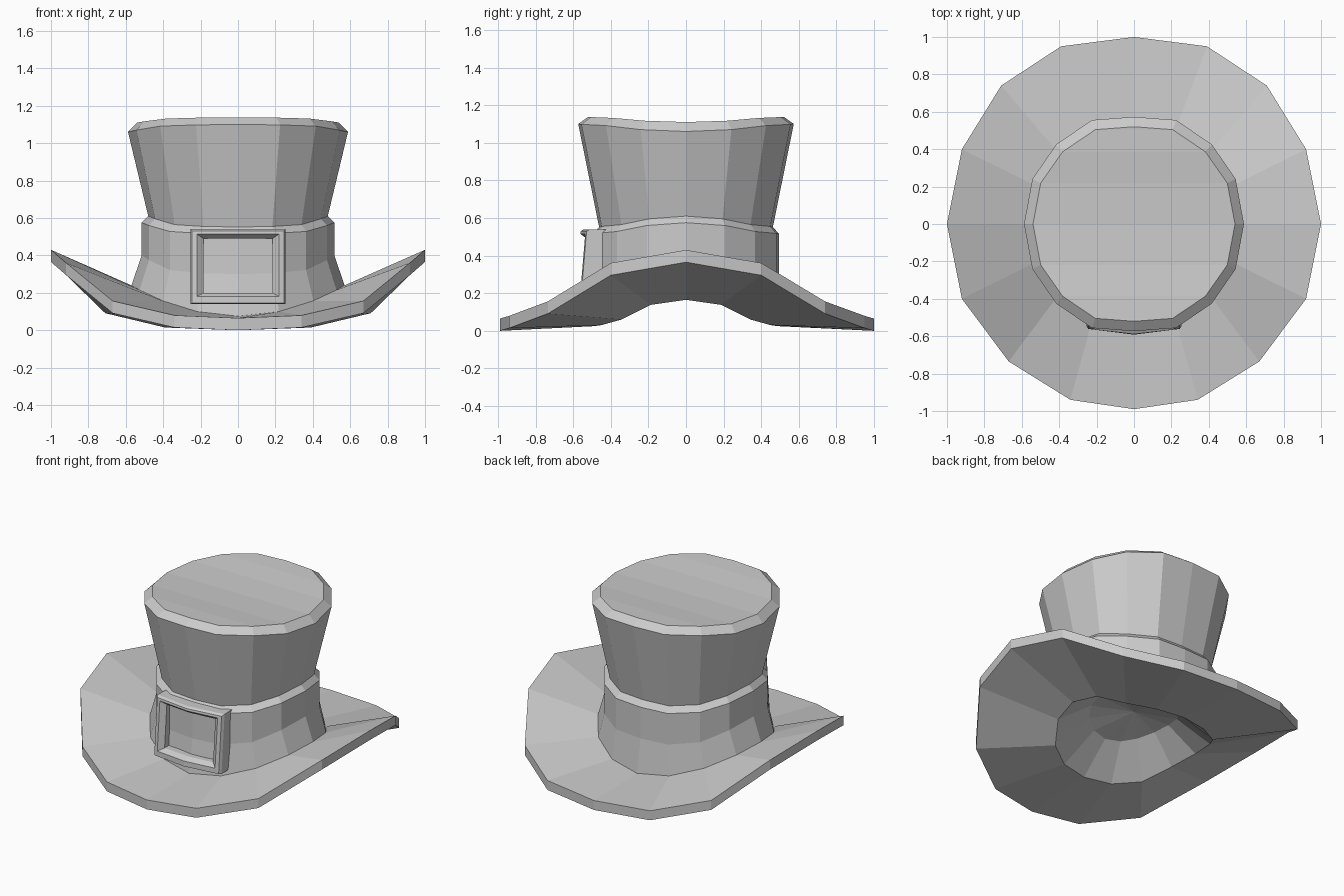
import bpy, bmesh
from math import cos, sin, tau

if "Cube" in bpy.data.objects:
    bpy.data.objects.remove(bpy.data.objects["Cube"])

N = 16
BRIM_W = [1, .81, .25, .04, 0]      # saddle weights, side to front/back
SOFT_W = [1, .85, .5, .15, 0]
TOP_W = [1, .75, .22, .05, 0]
BULGE = [1, 1.1, 1.05, 1.05, 1]     # squares the crown off slightly


def quarter(i):
    """Index 0 (side) to 4 (front/back) within a mirrored quarter."""
    i %= 8
    return min(i, 8 - i)


def ring(rx, ry, z_side, z_front, w=TOP_W, bulge=BULGE):
    return [(rx * cos(tau * i / N), ry * bulge[quarter(i)] * sin(tau * i / N),
             z_front + (z_side - z_front) * w[quarter(i)]) for i in range(N)]


def outer_ring(dz):
    back = [(1, 0), (.92, .40), (.71, .74), (.39, .95), (0, 1)]
    front = [(1, 0), (.92, .40), (.67, .735), (.34, .94), (0, .99)]
    pts = []
    for i in range(N):
        x, y = (back if i <= 8 else front)[quarter(i)]
        sx = 1 if i < 4 or i > 12 else -1
        sy = 1 if i <= 8 else -1
        pts.append((x * sx, y * sy, .065 + .365 * BRIM_W[quarter(i)] - dz))
    return pts


def loft(bm, rings, closed=False):
    rows = [[bm.verts.new(p) for p in r] for r in rings]
    pairs = list(zip(rows, rows[1:])) + ([(rows[-1], rows[0])] if closed else [])
    for a, b in pairs:
        for i in range(len(a)):
            j = (i + 1) % len(a)
            bm.faces.new((a[i], a[j], b[j], b[i]))
    return rows


def finish(bm, name):
    me = bpy.data.meshes.new(name)
    bm.to_mesh(me)
    bm.free()
    bpy.context.collection.objects.link(bpy.data.objects.new(name, me))


# Brim with a shallow domed hollow underneath
FLAT = [1] * 5
base = ring(.57, .535, .24, .075, SOFT_W, FLAT)
bm = bmesh.new()
rows = loft(bm, [ring(.28, .28, .29, .21, SOFT_W, FLAT),
                 ring(.50, .485, .165, .025, BRIM_W, FLAT),
                 outer_ring(.065), outer_ring(0), base])
apex = bm.verts.new((0, 0, .28))
for i in range(N):
    bm.faces.new((apex, rows[0][(i + 1) % N], rows[0][i]))
finish(bm, "brim")

# Crown with its band, flaring to a saddle-shaped top
bm = bmesh.new()
rows = loft(bm, [base, ring(.515, .495, .40, .30), ring(.515, .495, .575, .515),
                 ring(.48, .462, .61, .552), ring(.588, .573, 1.06, 1.10),
                 ring(.54, .52, 1.11, 1.138)])
top = rows[-1]
for k in range(-4, 4):
    ids = [k % N, (k + 1) % N, (7 - k) % N, (8 - k) % N]
    bm.faces.new([top[i] for i in dict.fromkeys(ids)])
finish(bm, "crown")


# Buckle frame, bowed to follow the band
def frame(hx, z0, z1, depth):
    pts = []
    for x, z in [(-hx, z0), (0, z0), (hx, z0), (hx, z1), (0, z1), (-hx, z1)]:
        y = -.592 + .035 * (z - .14) / .42 + .032 * (x / .25) ** 2 + depth
        pts.append((x, y, z))
    return pts


bm = bmesh.new()
loft(bm, [frame(.25, .14, .54, .12), frame(.255, .14, .54, .015),
          frame(.245, .145, .53, 0), frame(.22, .18, .515, 0),
          frame(.185, .2, .49, .035), frame(.185, .2, .49, .12)], closed=True)
bmesh.ops.recalc_face_normals(bm, faces=bm.faces)
finish(bm, "buckle")
